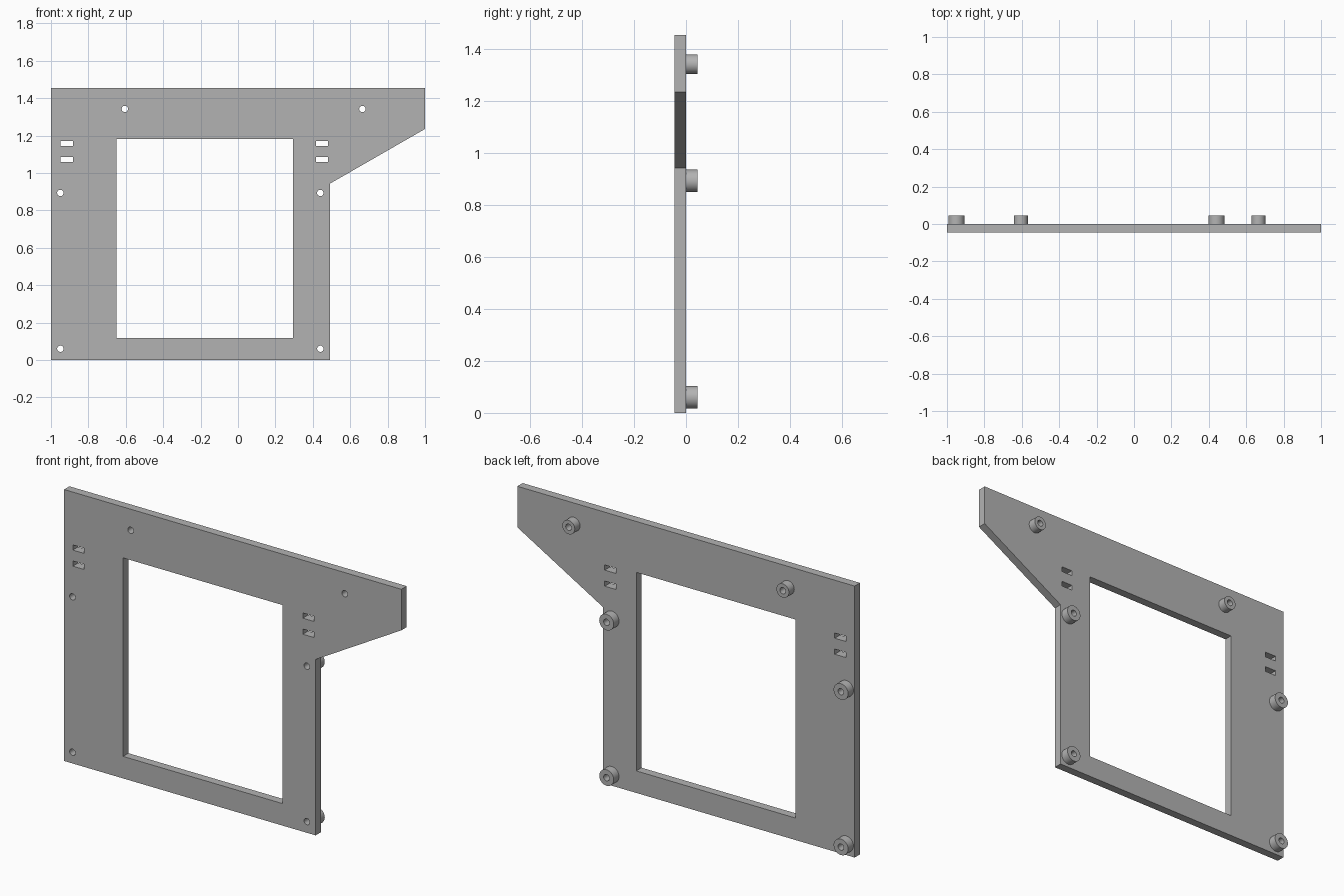
import bpy, bmesh
from math import sin, cos, tau, pi, radians
from mathutils import Matrix

cube = bpy.data.objects.get("Cube")
if cube:
    bpy.data.objects.remove(cube, do_unlink=True)

THICK = 0.045
HOLE_R = 0.017

grey = bpy.data.materials.new("plain grey")
grey.use_nodes = True
colour = (0.45, 0.45, 0.45, 1)
grey.diffuse_color = colour
grey.node_tree.nodes["Principled BSDF"].inputs["Base Color"].default_value = colour


def circle(x, z, r, n=32):
    return [(x + r * cos(tau * i / n), z + r * sin(tau * i / n)) for i in range(n)]


def rect(x0, z0, x1, z1):
    return [(x0, z0), (x1, z0), (x1, z1), (x0, z1)]


def sheet(name, loops, y_mid):
    """Extrude closed x-z loops along y; inner loops become holes."""
    curve = bpy.data.curves.new(name + "_profile", "CURVE")
    curve.dimensions = "2D"
    curve.fill_mode = "BOTH"
    curve.extrude = THICK / 2
    for loop in loops:
        spline = curve.splines.new("POLY")
        spline.points.add(len(loop) - 1)
        for point, (x, z) in zip(spline.points, loop):
            point.co = (x, z, 0, 1)
        spline.use_cyclic_u = True
    helper = bpy.data.objects.new(name + "_helper", curve)
    bpy.context.scene.collection.objects.link(helper)
    bpy.context.view_layer.update()
    deps = bpy.context.evaluated_depsgraph_get()
    mesh = bpy.data.meshes.new_from_object(helper.evaluated_get(deps))
    bpy.data.objects.remove(helper, do_unlink=True)

    # Stand the profile upright and weld the caps to the walls
    mesh.transform(Matrix.Translation((0, y_mid, 0)) @ Matrix.Rotation(pi / 2, 4, "X"))
    bm = bmesh.new()
    bm.from_mesh(mesh)
    bmesh.ops.remove_doubles(bm, verts=bm.verts, dist=0.0001)
    bmesh.ops.recalc_face_normals(bm, faces=bm.faces)
    bm.to_mesh(mesh)
    bm.free()
    mesh.materials.clear()
    mesh.materials.append(grey)
    obj = bpy.data.objects.new(name, mesh)
    bpy.context.scene.collection.objects.link(obj)
    bpy.ops.object.select_all(action="DESELECT")
    obj.select_set(True)
    bpy.context.view_layer.objects.active = obj
    bpy.ops.object.shade_smooth_by_angle(angle=radians(30))
    return obj


# Standoff positions: x, z, outer radius
standoffs = [(x, z, 0.043) for x in (-0.95, 0.44) for z in (0.06, 0.893)]
standoffs += [(x, 1.342, 0.037) for x in (-0.605, 0.665)]

# Frame plate with window, screw holes and strap slots
outline = [(-1, 0), (0.492, 0), (0.492, 0.943), (1, 1.235), (1, 1.455), (-1, 1.455)]
loops = [outline, rect(-0.65, 0.118, 0.295, 1.182)]
loops += [circle(x, z, HOLE_R) for x, z, r in standoffs]
for x in (-0.915, 0.449):
    for z in (1.072, 1.158):
        loops.append(rect(x - 0.033, z - 0.014, x + 0.033, z + 0.014))
sheet("frame_plate", loops, -THICK / 2)

# Hollow standoffs on the back
for i, (x, z, r) in enumerate(standoffs, 1):
    sheet(f"standoff_{i}", [circle(x, z, r), circle(x, z, HOLE_R)], THICK / 2)
